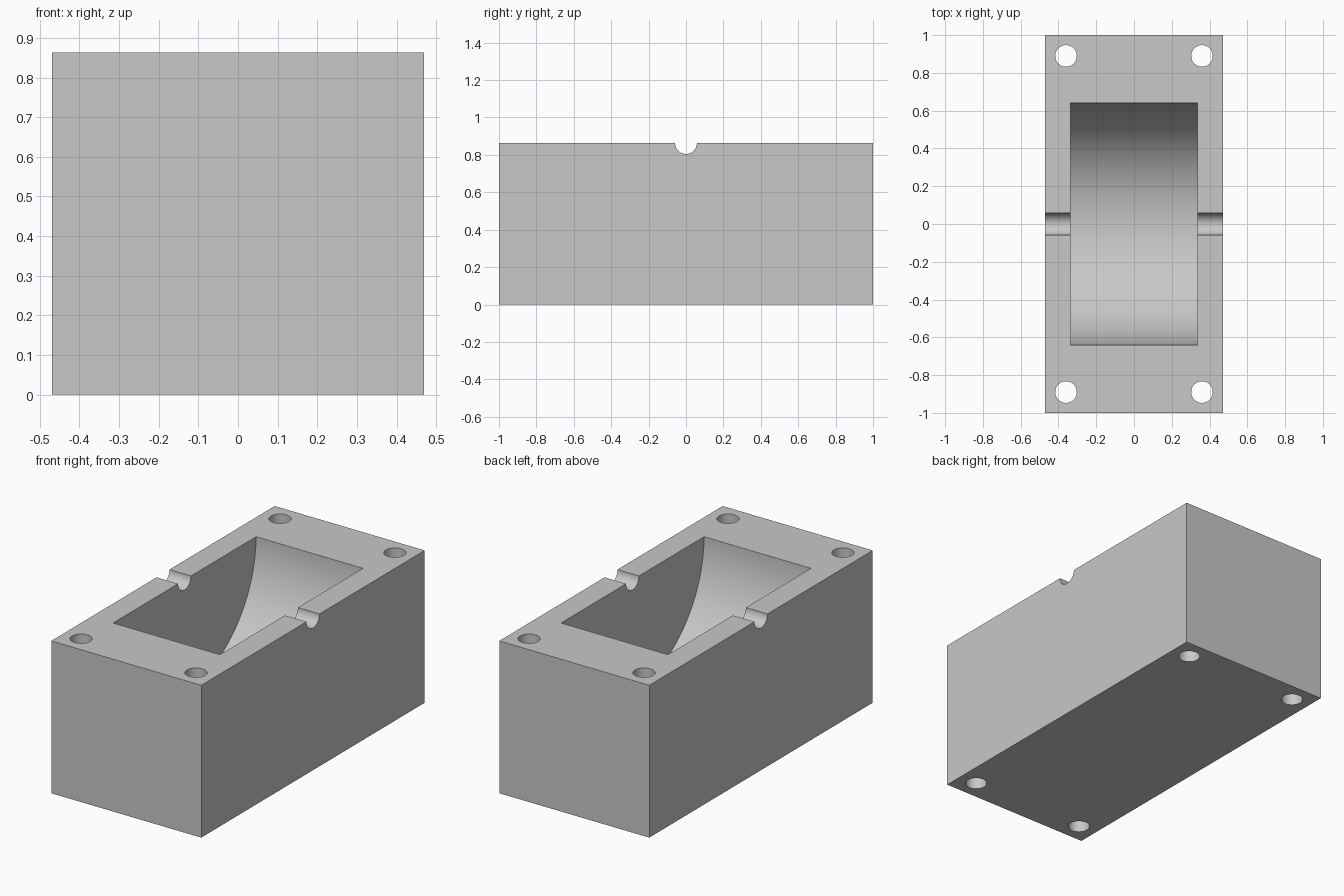
import bpy, bmesh, math

if "Cube" in bpy.data.objects:
    bpy.data.objects.remove(bpy.data.objects["Cube"])

W, L, H = 0.94, 2.0, 0.863          # block width, length, height
POCKET_R, POCKET_W = 0.64, 0.67     # round-bottomed pocket
GROOVE_R = 0.058                    # shaft groove
HOLE_R, HOLE_X, HOLE_Y = 0.057, 0.36, 0.89

grey = bpy.data.materials.new("light_grey")
grey.diffuse_color = (0.58, 0.58, 0.58, 1)
grey.use_nodes = True
grey.node_tree.nodes["Principled BSDF"].inputs["Base Color"].default_value = grey.diffuse_color


def prism(name, profile, direction):
    """Extrude a closed profile of 3D points along a direction."""
    bm = bmesh.new()
    face = bm.faces.new([bm.verts.new(p) for p in profile])
    ext = bmesh.ops.extrude_face_region(bm, geom=[face])["geom"]
    moved = [g for g in ext if isinstance(g, bmesh.types.BMVert)]
    bmesh.ops.translate(bm, verts=moved, vec=direction)
    bmesh.ops.recalc_face_normals(bm, faces=bm.faces)
    mesh = bpy.data.meshes.new(name)
    bm.to_mesh(mesh)
    bm.free()
    mesh.materials.append(grey)
    ob = bpy.data.objects.new(name, mesh)
    bpy.context.collection.objects.link(ob)
    return ob


def u_channel(name, r, width, n):
    """Half-round channel along x, open at the top of the block."""
    pts = [(-width / 2, r * math.cos(a), H + r * math.sin(a))
           for a in (math.pi + math.pi * i / n for i in range(n + 1))]
    pts += [(-width / 2, r, H + 0.1), (-width / 2, -r, H + 0.1)]
    return prism(name, pts, (width, 0, 0))


def drill(name, x, y, n=48):
    """Vertical round hole through the whole block."""
    pts = [(x + HOLE_R * math.cos(2 * math.pi * i / n),
            y + HOLE_R * math.sin(2 * math.pi * i / n), -0.1) for i in range(n)]
    return prism(name, pts, (0, 0, H + 0.2))


# Solid block
block = prism("block", [(-W / 2, -L / 2, 0), (W / 2, -L / 2, 0),
                        (W / 2, L / 2, 0), (-W / 2, L / 2, 0)], (0, 0, H))

# Pocket, shaft groove and four corner bolt holes
cutters = [u_channel("pocket_cutter", POCKET_R, POCKET_W, 96),
           u_channel("groove_cutter", GROOVE_R, W + 0.2, 32)]
cutters += [drill("hole_cutter", sx * HOLE_X, sy * HOLE_Y)
            for sx in (-1, 1) for sy in (-1, 1)]

bpy.context.view_layer.objects.active = block
block.select_set(True)
for c in cutters:
    mod = block.modifiers.new("cut", 'BOOLEAN')
    mod.operation = 'DIFFERENCE'
    mod.solver = 'EXACT'
    mod.object = c
    bpy.ops.object.modifier_apply(modifier=mod.name)
    bpy.data.objects.remove(c)

# Smooth round walls, crisp edges
bpy.ops.object.shade_smooth_by_angle(angle=math.radians(30))
